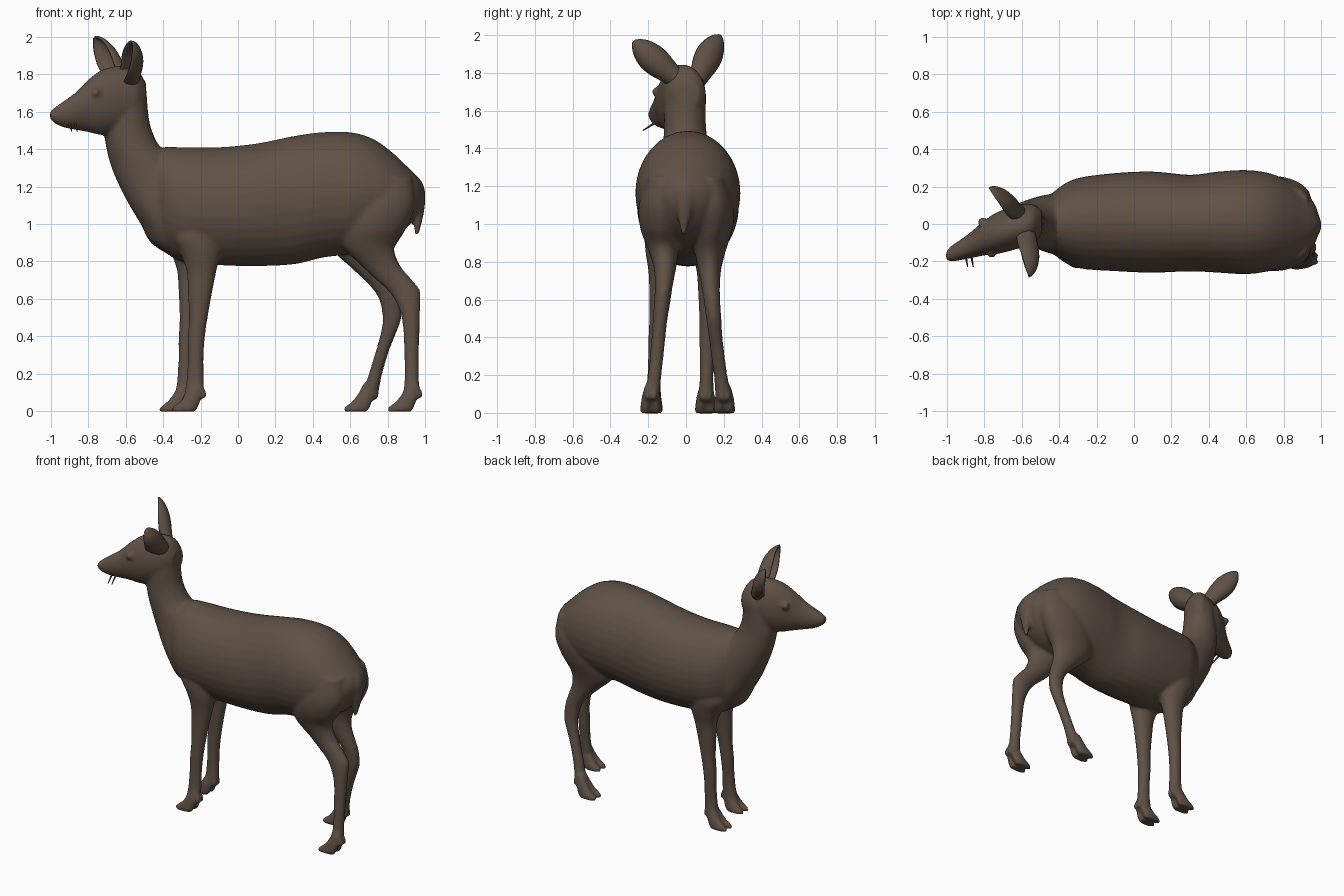
import bpy, bmesh, math
from mathutils import Vector

fur = bpy.data.materials.new("dark brown fur")
fur.diffuse_color = (0.115, 0.082, 0.06, 1)


def spline(rows, steps=6):
    """Catmull-Rom interpolation through rows of numbers."""
    pts = [rows[0]] + list(rows) + [rows[-1]]
    out = []
    for a, b, c, d in zip(pts, pts[1:], pts[2:], pts[3:]):
        for i in range(steps):
            t = i / steps
            out.append([0.5 * (2 * q + (r - p) * t + (2 * p - 5 * q + 4 * r - s) * t * t
                        + (3 * q - p - 3 * r + s) * t ** 3) for p, q, r, s in zip(a, b, c, d)])
    return out + [list(rows[-1])]


def skin(bm, rings):
    vs = [[bm.verts.new(p) for p in ring] for ring in rings]
    n = len(vs[0])
    for a, b in zip(vs, vs[1:]):
        for i in range(n):
            bm.faces.new((a[i], a[(i + 1) % n], b[(i + 1) % n], b[i]))
    bm.faces.new(vs[0])
    bm.faces.new(vs[-1])


ANG = [2 * math.pi * i / 32 for i in range(32)]


def loft_x(bm, rows):
    """Upright sections: x, top z, bottom z, centre y, half width."""
    skin(bm, [[(x, y + abs(w) * math.cos(a), (t + b) / 2 + (t - b) / 2 * math.sin(a))
               for a in ANG] for x, t, b, y, w in spline(rows)])


def loft_z(bm, rows):
    """Level sections: z, low x, high x, centre y, half width."""
    skin(bm, [[((l + h) / 2 + (h - l) / 2 * math.cos(a), y + abs(w) * math.sin(a), z)
               for a in ANG] for z, l, h, y, w in spline(rows)])


def finish(name, bm):
    bmesh.ops.recalc_face_normals(bm, faces=bm.faces[:])
    me = bpy.data.meshes.new(name)
    bm.to_mesh(me)
    bm.free()
    ob = bpy.data.objects.new(name, me)
    bpy.context.collection.objects.link(ob)
    me.materials.append(fur)
    for p in me.polygons:
        p.use_smooth = True
    return ob


body = bmesh.new()

# torso
loft_x(body, [(-.50, 1.28, 1.02, .005, .07), (-.46, 1.37, .93, .005, .13),
              (-.40, 1.41, .86, .005, .19), (-.30, 1.41, .80, .005, .24),
              (-.10, 1.41, .78, .01, .262), (.10, 1.43, .775, .01, .27),
              (.30, 1.47, .785, .005, .258), (.45, 1.49, .82, .01, .27),
              (.60, 1.49, .84, .01, .278), (.72, 1.455, .88, .01, .262),
              (.82, 1.385, .92, .005, .228), (.90, 1.31, .98, 0, .18),
              (.96, 1.25, 1.06, 0, .115), (.99, 1.20, 1.13, 0, .04)])

# neck and chest
loft_z(body, [(.83, -.36, -.22, 0, .06), (.90, -.465, -.2, 0, .13), (1.0, -.52, -.2, 0, .165),
              (1.1, -.58, -.2, 0, .165), (1.2, -.632, -.22, .005, .155), (1.3, -.675, -.28, .005, .14),
              (1.4, -.702, -.405, 0, .123), (1.5, -.715, -.46, -.005, .112),
              (1.6, -.70, -.48, -.005, .11), (1.7, -.67, -.488, 0, .105), (1.77, -.62, -.505, 0, .08)])

# head turned to one side
loft_x(body, [(-1.003, 1.602, 1.56, -.17, .022), (-.975, 1.625, 1.535, -.158, .042),
              (-.93, 1.657, 1.515, -.14, .054), (-.87, 1.70, 1.503, -.112, .07),
              (-.80, 1.77, 1.49, -.075, .093), (-.72, 1.826, 1.474, -.045, .113),
              (-.62, 1.845, 1.49, -.02, .112), (-.54, 1.825, 1.53, 0, .105),
              (-.49, 1.75, 1.62, .01, .06)])

# eye bulges
for x, y in ((-.76, -.155), (-.81, .01)):
    r = bmesh.ops.create_uvsphere(body, u_segments=12, v_segments=8, radius=.026)
    bmesh.ops.translate(body, verts=r["verts"], vec=(x, y, 1.70))


# legs: sections run down to the pastern, then a cloven foot
def leg(rows, foot_x, foot_y):
    loft_z(body, rows)
    for s in (-1, 1):
        y = foot_y + s * .029
        loft_z(body, [(-.002, foot_x - .075, foot_x + .05, y, .027),
                      (.02, foot_x - .075, foot_x + .065, y, .029),
                      (.05, foot_x - .035, foot_x + .075, y - s * .003, .028),
                      (.09, foot_x - .002, foot_x + .085, y - s * .008, .027),
                      (.15, foot_x + .03, foot_x + .09, y - s * .016, .018)])
        # dewclaws
        loft_z(body, [(.07, foot_x + .088, foot_x + .112, y - s * .01, .01),
                      (.10, foot_x + .07, foot_x + .11, y - s * .01, .015),
                      (.14, foot_x + .06, foot_x + .09, y - s * .012, .012)])


def front_leg(dx, ys, foot_x):
    xs = [(1.1, -.32, -.10, .07), (.95, -.36, -.09, .095), (.85, -.31, -.09, .085),
          (.75, -.275, -.115, .064), (.65, -.268, -.135, .054), (.5, -.262, -.162, .045),
          (.38, -.268, -.178, .042), (.28, -.268, -.184, .038), (.18, -.274, -.182, .036),
          (.10, -.285, -.185, .042), (.06, -.30, -.20, .045)]
    leg([(z, l + dx, h + dx, ys[0] + (ys[1] - ys[0]) * (1 - z), w) for z, l, h, w in xs],
        foot_x, ys[1])


front_leg(0, (-.12, -.18), -.278)
front_leg(-.05, (.125, .105), -.345)

# hind legs, one set back and one set forward
leg([(1.25, .58, .93, -.12, .09), (1.1, .55, .945, -.13, .12), (.98, .54, .90, -.13, .113),
     (.88, .56, .835, -.122, .085), (.78, .655, .865, -.112, .062), (.70, .74, .93, -.115, .05),
     (.645, .80, .972, -.12, .045), (.58, .845, .974, -.127, .043), (.48, .877, .97, -.138, .038),
     (.3, .888, .966, -.155, .036), (.18, .89, .966, -.168, .036), (.10, .88, .968, -.18, .042),
     (.06, .86, .95, -.183, .045)], .875, -.185)
leg([(1.25, .58, .93, .12, .09), (1.1, .53, .945, .135, .12), (.98, .50, .90, .135, .113),
     (.86, .51, .83, .128, .083), (.77, .60, .82, .125, .063), (.68, .695, .845, .13, .05),
     (.60, .752, .868, .137, .044), (.5, .772, .872, .147, .04), (.42, .762, .845, .155, .037),
     (.32, .735, .806, .167, .036), (.2, .698, .77, .183, .036), (.10, .668, .75, .197, .042),
     (.06, .645, .735, .2, .045)], .64, .203)

# hanging tail
loft_z(body, [(1.24, .93, .975, 0, .03), (1.18, .945, .998, -.005, .055), (1.10, .94, .998, -.008, .045),
              (1.02, .935, .985, -.01, .03), (.94, .945, .965, -.012, .01)])

# fuse the masses into one smooth skin
deer = finish("deer_body", body)
bpy.context.view_layer.objects.active = deer
deer.select_set(True)
m = deer.modifiers.new("fuse", 'REMESH')
m.mode = 'VOXEL'
m.voxel_size = .011
m.use_smooth_shade = True
m = deer.modifiers.new("soften", 'SMOOTH')
m.factor = .5
m.iterations = 6
for name in ("fuse", "soften"):
    bpy.ops.object.modifier_apply(modifier=name)
for p in deer.data.polygons:
    p.use_smooth = True
    p.material_index = 0
if not deer.data.materials:
    deer.data.materials.append(fur)


# cupped ears: a leaf-shaped trough from base to tip, opening along face
def ear(name, base, tip, face, depth):
    base, tip, face = Vector(base), Vector(tip), Vector(face)
    axis = (tip - base).normalized()
    n = (face - axis * face.dot(axis)).normalized()
    side = axis.cross(n)
    rows = spline([(0, .045, 150), (.2, .056, 130), (.4, .068, 112), (.6, .070, 100),
                   (.8, .054, 90), (.93, .030, 85), (1, .006, 80)], 3)
    bm = bmesh.new()
    grid = []
    for t, r, wide in rows:
        c = base.lerp(tip, t)
        line = []
        for i in range(17):
            a = math.radians(wide) * (i / 8 - 1)
            line.append(bm.verts.new(c + side * r * math.sin(a)
                                     - n * r * depth * (math.cos(a) - .25)))
        grid.append(line)
    for a, b in zip(grid, grid[1:]):
        for i in range(16):
            bm.faces.new((a[i], a[i + 1], b[i + 1], b[i]))
    ob = finish(name, bm)
    s = ob.modifiers.new("thickness", 'SOLIDIFY')
    s.thickness = .012
    s.offset = 0


ear("ear_near", (-.565, -.05, 1.77), (-.565, -.275, 1.965), (-1, -.3, 0), 1.0)
ear("ear_far", (-.61, .065, 1.765), (-.768, .18, 1.995), (-.86, -.5, 0), .8)

# two small tusks
for i, x in enumerate((-.90, -.87)):
    a, b = Vector((x, -.165, 1.535)), Vector((x + .012, -.228, 1.495))
    bpy.ops.mesh.primitive_cone_add(vertices=8, radius1=.007, radius2=.003,
                                    depth=(b - a).length, location=(a + b) / 2)
    tusk = bpy.context.object
    tusk.name = "tusk_%d" % (i + 1)
    tusk.rotation_euler = (b - a).to_track_quat('Z', 'Y').to_euler()
    tusk.data.materials.append(fur)
